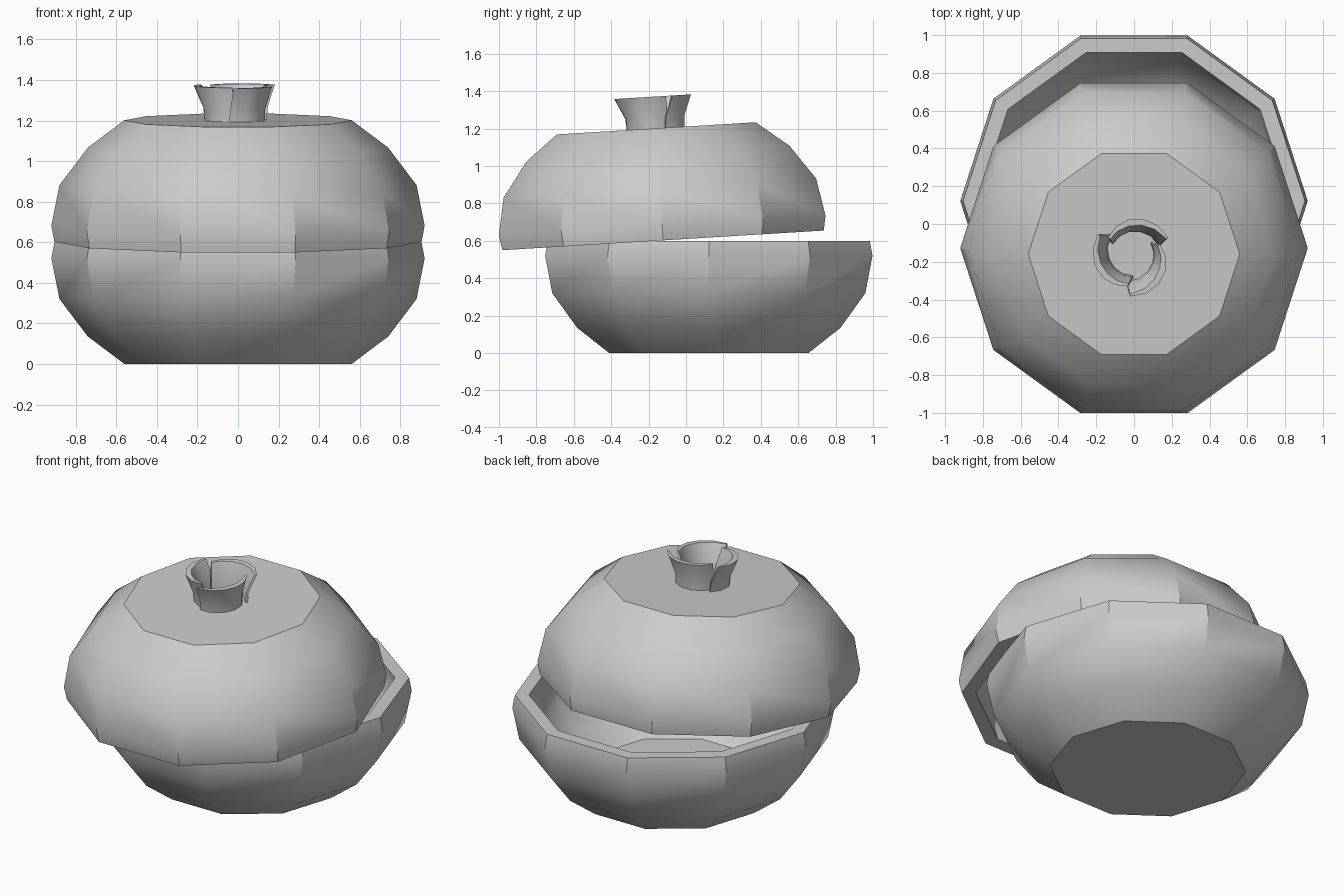
import bpy, bmesh
from math import radians, cos, sin
from mathutils import Matrix

if "Cube" in bpy.data.objects:
    bpy.data.objects.remove(bpy.data.objects["Cube"])

SIDES = 10
# radius, height away from the rim plane: outer end cap -> rim -> inner end cap
SHELL = [(0.56, 0.60), (0.74, 0.465), (0.88, 0.28), (0.92, 0.08), (0.905, 0.0),
         (0.825, 0.0), (0.84, 0.08), (0.805, 0.25), (0.68, 0.41), (0.53, 0.52)]


def finish(bm, name, matrix):
    bmesh.ops.recalc_face_normals(bm, faces=bm.faces[:])
    mesh = bpy.data.meshes.new(name)
    bm.to_mesh(mesh)
    bm.free()
    obj = bpy.data.objects.new(name, mesh)
    bpy.context.collection.objects.link(obj)
    obj.matrix_world = matrix
    bpy.ops.object.select_all(action='DESELECT')
    obj.select_set(True)
    bpy.context.view_layer.objects.active = obj
    bpy.ops.object.shade_smooth_by_angle(angle=radians(30))
    return obj


def half_shell(name, sign, matrix):
    bm = bmesh.new()
    rings = []
    for r, h in SHELL:
        angles = [radians(360 / SIDES * i) for i in range(SIDES)]
        rings.append([bm.verts.new((r * cos(a), r * sin(a), sign * h)) for a in angles])
    for low, high in zip(rings, rings[1:]):
        for i in range(SIDES):
            j = (i + 1) % SIDES
            bm.faces.new((low[i], low[j], high[j], high[i]))
    bm.faces.new(rings[0])
    bm.faces.new(rings[-1])
    return finish(bm, name, matrix)


def crown_petal(name, start, matrix, steps=5):
    # height, start radius, end radius, wall thickness, angle swept
    levels = [(0.58, 0.125, 0.16, 0.035, 135),
              (0.66, 0.13, 0.165, 0.035, 130),
              (0.77, 0.16, 0.215, 0.035, 116)]
    bm = bmesh.new()
    columns = []
    for s in range(steps + 1):
        t = s / steps
        outer, inner = [], []
        for z, r0, r1, wall, sweep in levels:
            a = radians(start - 67 - sweep * (t - 0.5))
            bulge = 0.012 * sin(t * 3.1416)
            r = r0 + (r1 - r0) * t + bulge
            w = wall * (0.35 + 0.65 * sin(t * 3.1416))
            outer.append(bm.verts.new((r * cos(a), r * sin(a), z)))
            inner.append(bm.verts.new(((r - w) * cos(a), (r - w) * sin(a), z)))
        columns.append(outer + inner[::-1])
    n = len(columns[0])
    for a, b in zip(columns, columns[1:]):
        for i in range(n):
            j = (i + 1) % n
            bm.faces.new((a[i], a[j], b[j], b[i]))
    bm.faces.new(columns[0])
    bm.faces.new(columns[-1])
    return finish(bm, name, matrix)


# Bowl half, open upwards
half_shell("bottom_half", -1, Matrix.Translation((0, 0.122, 0.60)))

# Lid half, slid forward and tipped
lid = Matrix.Translation((0, -0.1225, 0.6025)) @ Matrix.Rotation(radians(3.5), 4, 'X')
half_shell("top_half", 1, lid)

# Three overlapping flared petals form the crown on the lid
for k in range(3):
    crown_petal(f"crown_petal_{k + 1}", 152 + 120 * k, lid @ Matrix.Translation((-0.01, 0, 0)))
